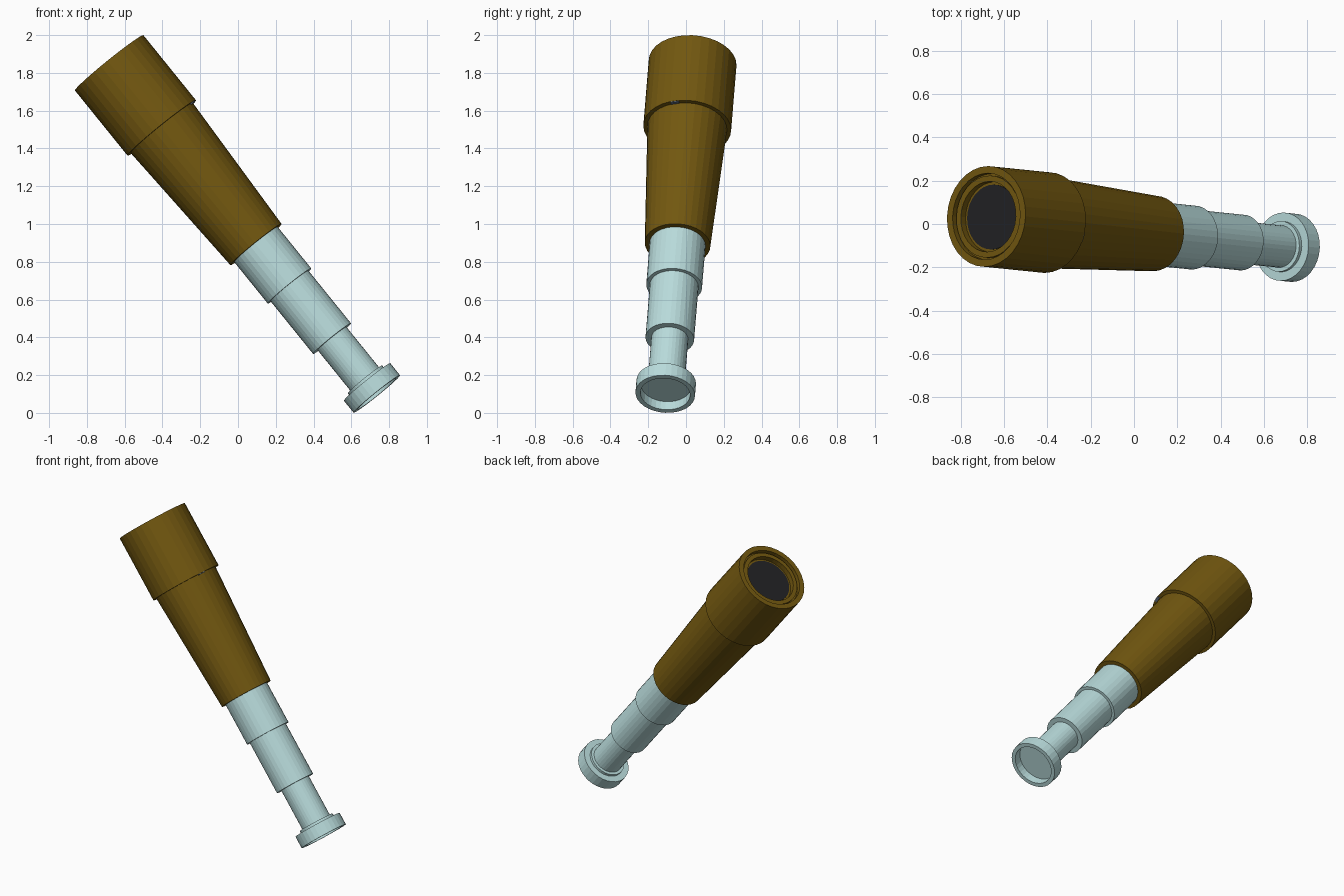
import bpy, bmesh, math
from mathutils import Vector, Matrix

cube = bpy.data.objects.get("Cube")
if cube:
    bpy.data.objects.remove(cube)

SIDES = 32
eye_end = Vector((0.735, -0.11, 0.1))
far_end = Vector((-0.682, 0.035, 1.853))
axis = (far_end - eye_end).normalized()
LENGTH = (far_end - eye_end).length

# Frame of the telescope: local z runs from the eyepiece to the wide end
up = Vector((0, 1, 0)).cross(axis).normalized()
side = axis.cross(up)
frame = Matrix((up, side, axis)).transposed().to_4x4()
frame.translation = eye_end


def material(name, color):
    m = bpy.data.materials.new(name)
    m.use_nodes = True
    m.diffuse_color = (*color, 1)
    bsdf = m.node_tree.nodes["Principled BSDF"]
    bsdf.inputs["Base Color"].default_value = (*color, 1)
    bsdf.inputs["Roughness"].default_value = 0.6
    return m


brown = material("brown leather", (0.17, 0.097, 0.005))
pale = material("pale metal", (0.49, 0.72, 0.72))
dark = material("dark glass", (0.016, 0.016, 0.018))
steel = material("blue grey steel", (0.12, 0.16, 0.22))


def finish(name, bm, mat):
    bmesh.ops.recalc_face_normals(bm, faces=bm.faces)
    mesh = bpy.data.meshes.new(name)
    bm.to_mesh(mesh)
    bm.free()
    mesh.materials.append(mat)
    obj = bpy.data.objects.new(name, mesh)
    obj.matrix_world = frame
    bpy.context.collection.objects.link(obj)
    return obj


def lathe(name, profile, mat):
    """Turn (radius, height) points into a solid with both ends capped."""
    bm = bmesh.new()
    rings = []
    for r, h in profile:
        rings.append([bm.verts.new((r * math.cos(a), r * math.sin(a), h))
                      for a in (math.tau * i / SIDES for i in range(SIDES))])
    for low, high in zip(rings, rings[1:]):
        for i in range(SIDES):
            j = (i + 1) % SIDES
            bm.faces.new((low[i], low[j], high[j], high[i]))
    bm.faces.new(rings[0][::-1])
    bm.faces.new(rings[-1])
    return finish(name, bm, mat)


# Eyepiece: recessed cup with a small collar behind it
lathe("eyepiece", [(0.132, 0.055), (0.132, 0), (0.158, 0), (0.158, 0.082),
                   (0.117, 0.082), (0.117, 0.1), (0.09, 0.1)], pale)

# Sliding tubes, each buried a little in the next
for name, radius, start, end in [("small_draw_tube", 0.098, 0.09, 0.42),
                                 ("middle_draw_tube", 0.129, 0.378, 0.78),
                                 ("large_draw_tube", 0.148, 0.737, 1.06)]:
    lathe(name, [(radius, start), (radius, end)], pale)

# Tapered main barrel
lathe("main_barrel", [(0.174, 1.02), (0.213, 1.85)], brown)

# Wide hood with a stepped, grooved mouth
L = LENGTH
lathe("objective_hood", [(0.2, 1.815), (0.233, 1.815), (0.233, L), (0.2, L),
                         (0.2, L - 0.03), (0.19, L - 0.03), (0.19, L - 0.015),
                         (0.163, L - 0.015), (0.163, L - 0.05)], brown)

# Dark front lens
lathe("front_lens", [(0.15, L - 0.055), (0.15, L - 0.045)], dark)

# Small plate on the ledge under the hood
bm = bmesh.new()
bmesh.ops.create_cube(bm, size=1)
bmesh.ops.scale(bm, vec=(0.016, 0.045, 0.008), verts=bm.verts)
bmesh.ops.translate(bm, vec=(0.222, 0, 1.813), verts=bm.verts)
bmesh.ops.rotate(bm, matrix=Matrix.Rotation(math.radians(-17), 3, 'Z'), verts=bm.verts)
finish("ledge_plate", bm, steel)
